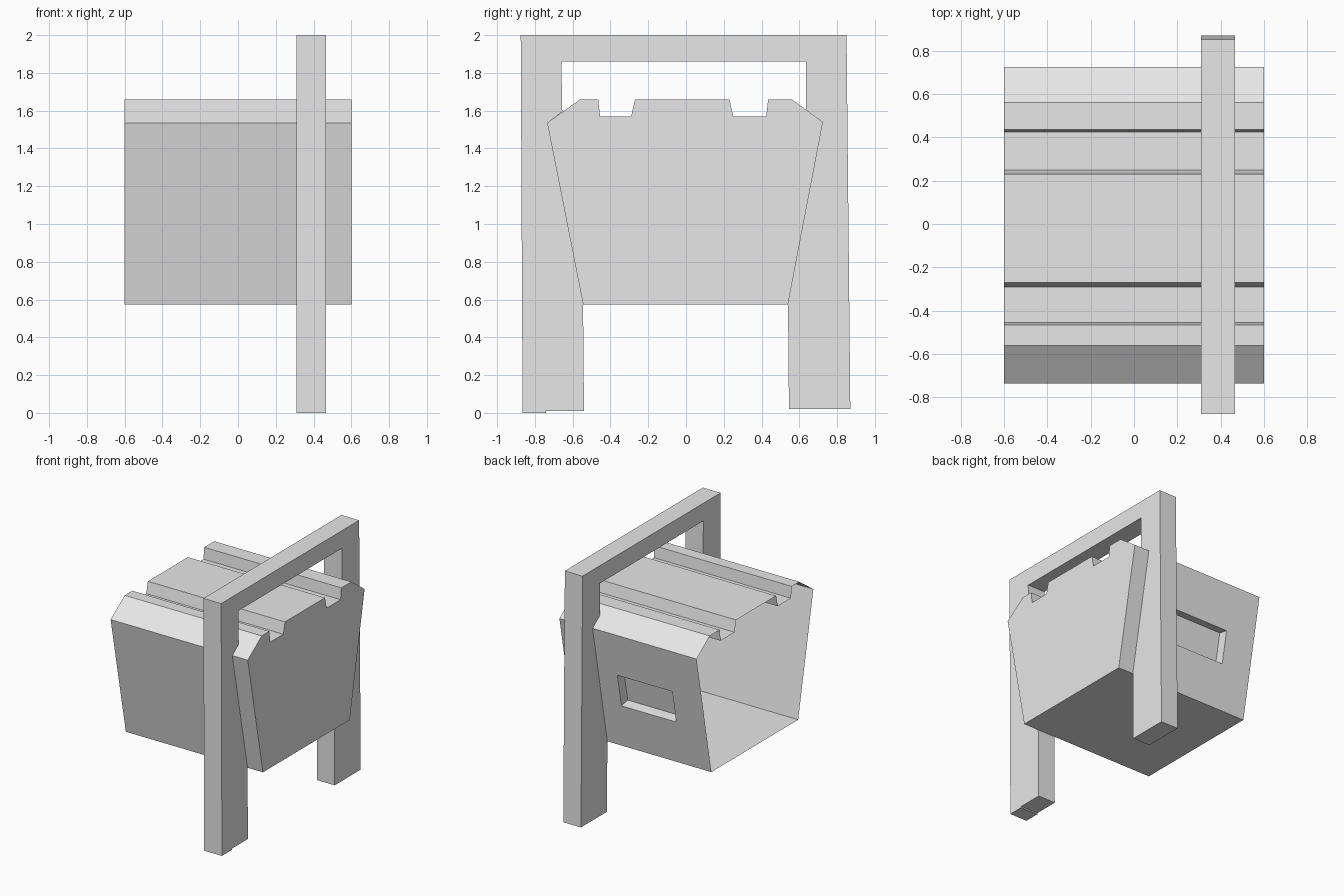
import bpy
import bmesh

cube = bpy.data.objects.get("Cube")
if cube:
    bpy.data.objects.remove(cube, do_unlink=True)

grey = bpy.data.materials.new("plain grey")
grey.use_nodes = True
GREY = (0.8, 0.8, 0.8, 1)
grey.diffuse_color = GREY
grey.node_tree.nodes["Principled BSDF"].inputs["Base Color"].default_value = GREY


def finish(bm, name):
    mesh = bpy.data.meshes.new(name)
    bm.to_mesh(mesh)
    bm.free()
    mesh.materials.append(grey)
    obj = bpy.data.objects.new(name, mesh)
    bpy.context.collection.objects.link(obj)
    return obj


def ring(bm, profile, x):
    return [bm.verts.new((x, y, z)) for y, z in profile]


# Shared outline points (y, z) where the frame hugs the bin
FRONT_LOW, FRONT_SHOULDER = (-0.545, 0.575), (-0.735, 1.535)
BACK_LOW, BACK_SHOULDER = (0.54, 0.575), (0.725, 1.54)

# Bin: open shell, closed on the +x end, with two grooves across the top
roof = [BACK_SHOULDER, (0.56, 1.66), (0.435, 1.66), (0.425, 1.57),
        (0.25, 1.57), (0.23, 1.66), (-0.27, 1.66), (-0.29, 1.57),
        (-0.455, 1.57), (-0.465, 1.66), (-0.56, 1.66), FRONT_SHOULDER]
outline = [BACK_LOW] + roof + [FRONT_LOW]
X0, X1 = -0.6, 0.6

bm = bmesh.new()
near, far = ring(bm, outline, X0), ring(bm, outline, X1)
bm.faces.new(far)
for i in range(len(outline)):
    if i == 0:          # the back wall is built as a grid below
        continue
    j = (i + 1) % len(outline)
    bm.faces.new((near[i], near[j], far[j], far[i]))

# Back wall with a rectangular recess
rows = []
for t in (0, 0.365, 0.635, 1):
    y = BACK_LOW[0] + t * (BACK_SHOULDER[0] - BACK_LOW[0])
    z = BACK_LOW[1] + t * (BACK_SHOULDER[1] - BACK_LOW[1])
    rows.append([bm.verts.new((x, y, z)) for x in (X0, -0.34, 0.14, X1)])
for r in range(3):
    for c in range(3):
        face = bm.faces.new((rows[r][c], rows[r + 1][c],
                             rows[r + 1][c + 1], rows[r][c + 1]))
        if r == c == 1:
            panel = face
bmesh.ops.remove_doubles(bm, verts=bm.verts, dist=0.0001)
bm.normal_update()
for f in bm.faces:      # point every face away from the middle of the bin
    mid = f.calc_center_median()
    out = f.normal.x if mid.x > 0.59 else f.normal.y * mid.y + f.normal.z * (mid.z - 1.1)
    if out < 0:
        f.normal_flip()
bmesh.ops.inset_region(bm, faces=[panel], thickness=0, depth=-0.08,
                       use_even_offset=False)
finish(bm, "bin")

# Carrying frame: upright arch whose legs follow the sides of the bin
arch = [(-0.875, 2), (-0.865, 0), (-0.74, 0), (-0.74, 0.01), (-0.54, 0.01),
        FRONT_LOW, FRONT_SHOULDER, (-0.655, 1.595), (-0.66, 1.86),
        (0.635, 1.86), (0.635, 1.605), BACK_SHOULDER, BACK_LOW,
        (0.545, 0.02), (0.87, 0.02), (0.85, 2)]
bm = bmesh.new()
left, right = ring(bm, arch, 0.31), ring(bm, arch, 0.465)
bm.faces.new(left)
bm.faces.new(right)
for i in range(len(arch)):
    j = (i + 1) % len(arch)
    bm.faces.new((left[i], left[j], right[j], right[i]))
bmesh.ops.recalc_face_normals(bm, faces=bm.faces)
finish(bm, "carrying_frame")
